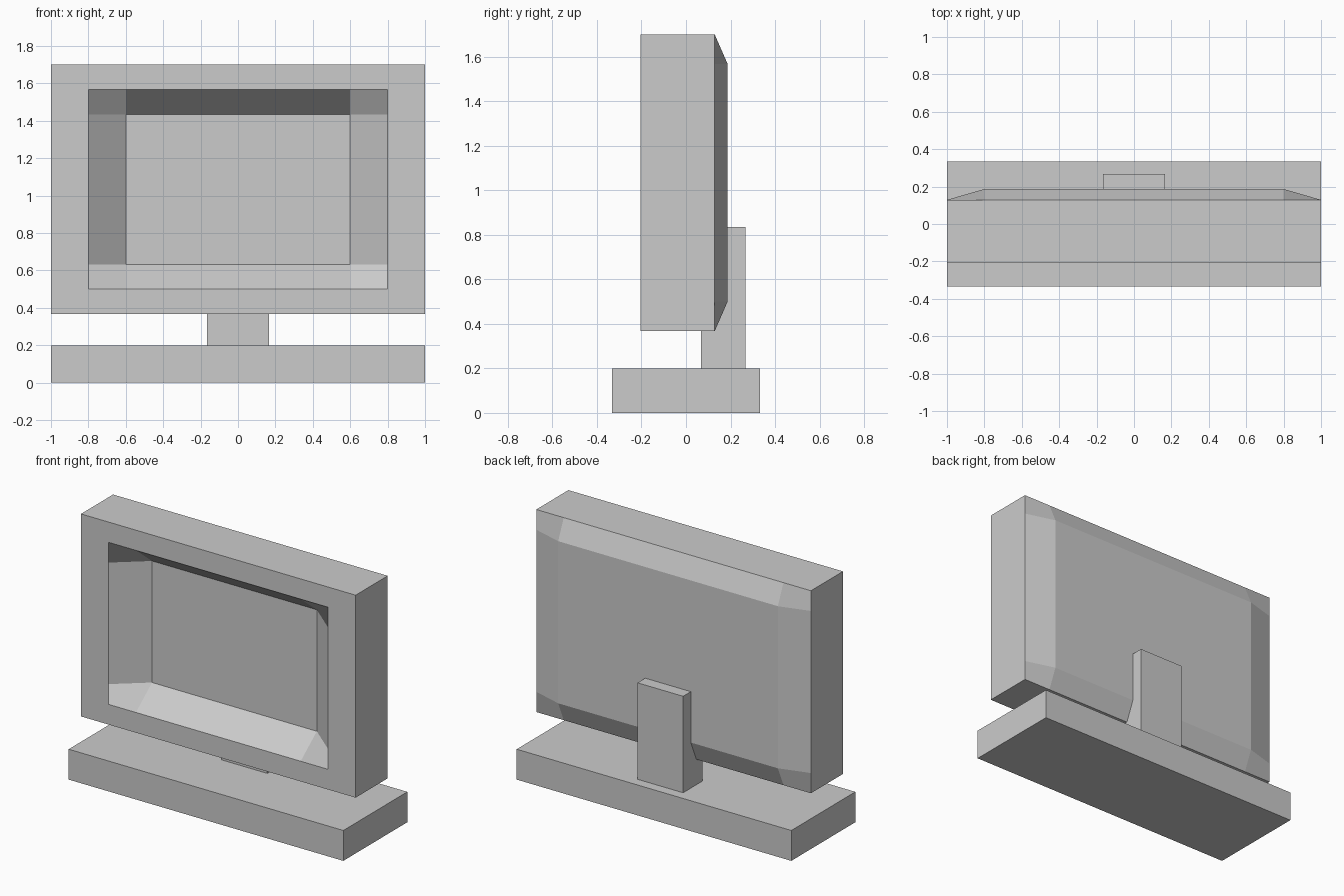
import bpy
import bmesh
from mathutils import Vector

if "Cube" in bpy.data.objects:
    bpy.data.objects.remove(bpy.data.objects["Cube"])


def finish(name, bm):
    bmesh.ops.recalc_face_normals(bm, faces=bm.faces)
    mesh = bpy.data.meshes.new(name)
    bm.to_mesh(mesh)
    bm.free()
    obj = bpy.data.objects.new(name, mesh)
    bpy.context.collection.objects.link(obj)
    return obj


def box(name, lo, hi):
    lo, hi = Vector(lo), Vector(hi)
    bm = bmesh.new()
    bmesh.ops.create_cube(bm, size=1)
    bmesh.ops.scale(bm, vec=hi - lo, verts=bm.verts)
    bmesh.ops.translate(bm, vec=(lo + hi) / 2, verts=bm.verts)
    return finish(name, bm)


def relief(bm, xs, zs, rim_y, mid_y, symmetric):
    """Panel of grid cells whose middle cell sits at mid_y; bent corner cells are split."""
    n = len(xs)
    inner = (n // 2 - 1, n // 2)
    g = [[bm.verts.new((x, mid_y if i in inner and j in inner else rim_y, z))
          for j, z in enumerate(zs)] for i, x in enumerate(xs)]
    for i in range(n - 1):
        for j in range(n - 1):
            a, b, c, d = g[i][j], g[i + 1][j], g[i + 1][j + 1], g[i][j + 1]
            raised = [v.co.y == mid_y for v in (a, b, c, d)]
            if raised.count(True) != 1:
                bm.faces.new((a, b, c, d))
            elif symmetric and (i < n // 2 - 1) == (j < n // 2 - 1):
                bm.faces.new((a, b, d))
                bm.faces.new((b, c, d))
            else:
                bm.faces.new((a, b, c))
                bm.faces.new((a, c, d))
    # Border rows: bottom, right, top, left
    return ([col[0] for col in g], g[-1], [col[-1] for col in g], g[0])


# Foot and neck
box("base", (-1, -0.333, 0), (1, 0.333, 0.2))
box("neck", (-0.166, 0.067, 0.2), (0.166, 0.267, 0.835))

# Screen housing: recessed front, raised back, joined by four side walls
bm = bmesh.new()
front = relief(bm, (-1, -0.8, -0.6, 0.6, 0.8, 1),
               (0.367, 0.5, 0.633, 1.433, 1.567, 1.7), -0.205, -0.037, True)
back = relief(bm, (-1, -0.8, 0.8, 1), (0.367, 0.5, 1.567, 1.7), 0.129, 0.187, False)
for f, b in zip(front, back):
    bm.faces.new(f + b[::-1])
finish("screen_housing", bm)
